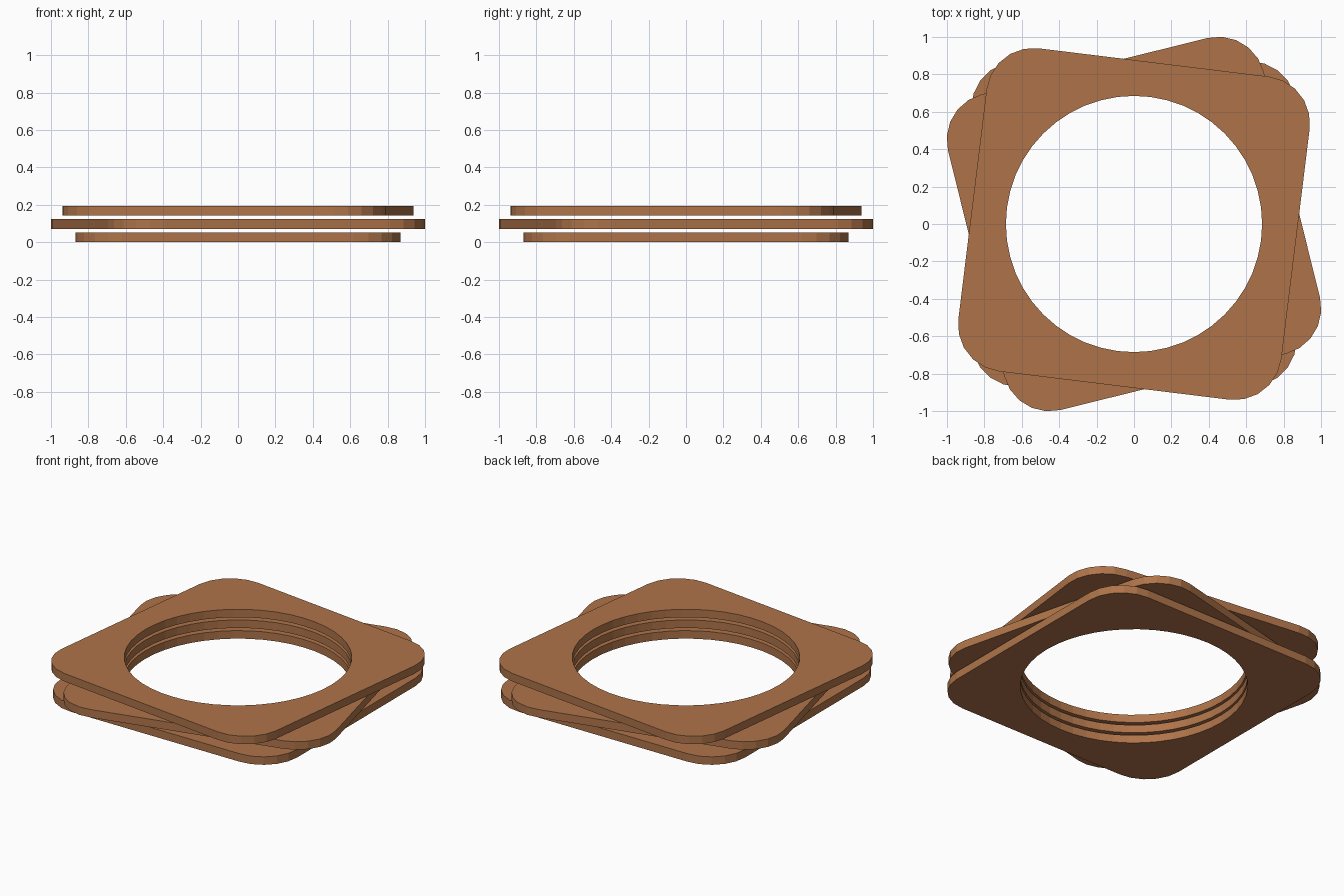
import bpy, bmesh, math

if "Cube" in bpy.data.objects:
    bpy.data.objects.remove(bpy.data.objects["Cube"])

copper = bpy.data.materials.new("copper_brown")
copper.diffuse_color = (0.43, 0.175, 0.068, 1)
copper.use_nodes = True
copper.node_tree.nodes["Principled BSDF"].inputs["Base Color"].default_value = copper.diffuse_color

HALF, CORNER, HOLE = 0.87, 0.25, 0.685   # plate half width, corner radius, hole radius
THICK, STEP = 0.053, 0.071


def outline(turn):
    """Rounded square with five flats per corner, turned about z."""
    pts = []
    c = HALF - CORNER
    for q in range(4):
        mid = math.radians(45 + 90 * q + turn)
        cx, cy = c * math.sqrt(2) * math.cos(mid), c * math.sqrt(2) * math.sin(mid)
        for k in range(6):
            a = math.radians(90 * q + 18 * k + turn)
            pts.append((cx + CORNER * math.cos(a), cy + CORNER * math.sin(a)))
    return pts


def plate(name, z, turn):
    bm = bmesh.new()
    hole = [(HOLE * math.cos(math.tau * i / 48), HOLE * math.sin(math.tau * i / 48))
            for i in range(48)]
    edges = []
    for loop in (outline(turn), hole):
        vs = [bm.verts.new((x, y, z)) for x, y in loop]
        edges += [bm.edges.new((vs[i - 1], vs[i])) for i in range(len(vs))]
    # fill between outline and hole, then give it thickness
    bmesh.ops.triangle_fill(bm, edges=edges, use_beauty=True, normal=(0, 0, 1))
    ext = bmesh.ops.extrude_face_region(bm, geom=bm.faces[:], use_keep_orig=True)
    top = [g for g in ext["geom"] if isinstance(g, bmesh.types.BMVert)]
    bmesh.ops.translate(bm, verts=top, vec=(0, 0, THICK))
    bmesh.ops.recalc_face_normals(bm, faces=bm.faces[:])
    me = bpy.data.meshes.new(name)
    bm.to_mesh(me)
    bm.free()
    me.materials.append(copper)
    bpy.context.collection.objects.link(bpy.data.objects.new(name, me))


# three stacked plates, each twisted differently
for i, (name, turn) in enumerate((("bottom_plate", 0), ("middle_plate", 14), ("top_plate", -7))):
    plate(name, i * STEP, turn)
